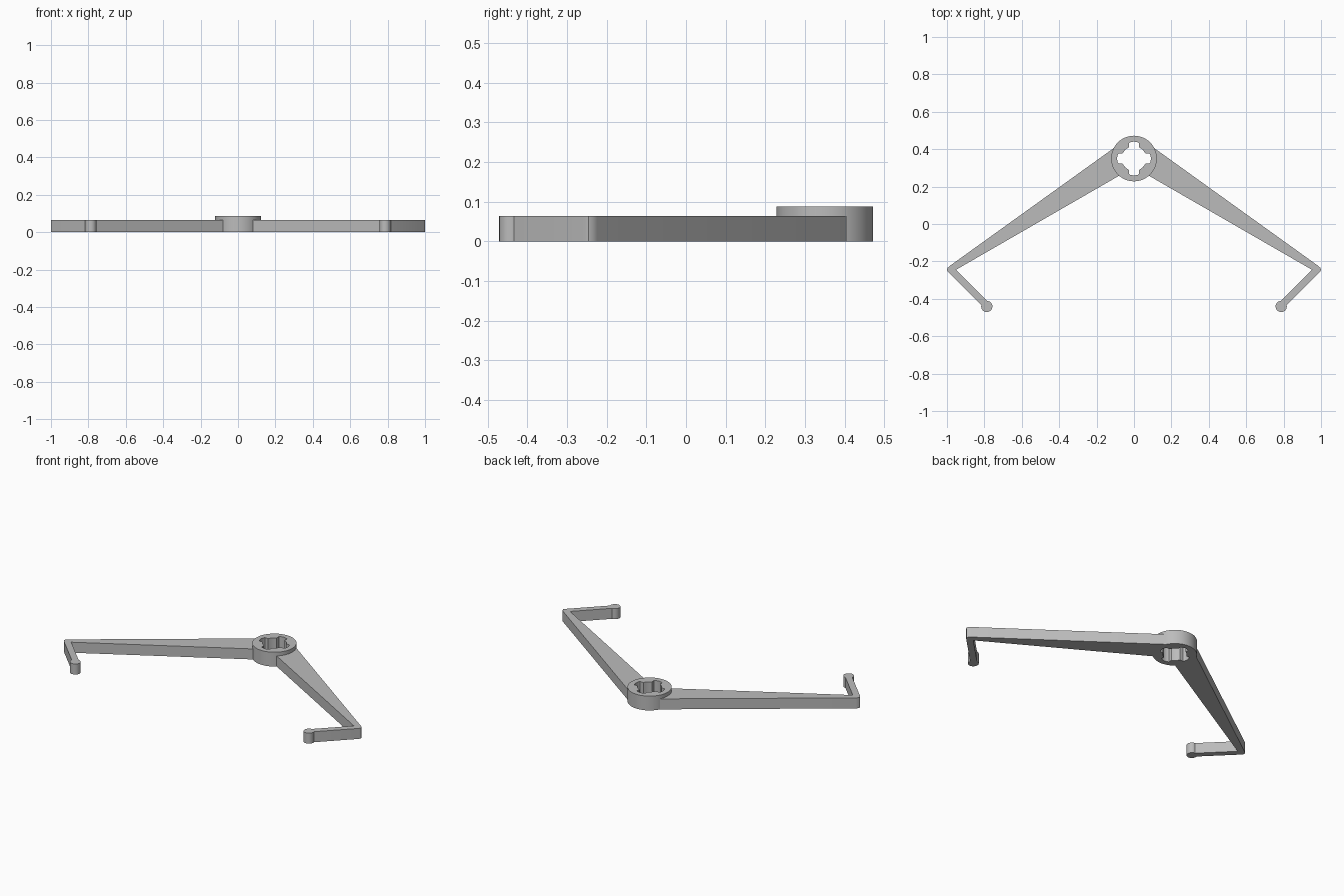
import bpy, bmesh, math

cube = bpy.data.objects.get("Cube")
if cube:
    bpy.data.objects.remove(cube, do_unlink=True)

HUB_Y, HUB_R, HUB_H = 0.35, 0.122, 0.087
ARM_H = 0.064

grey = bpy.data.materials.new("light_grey")
grey.use_nodes = True
grey.diffuse_color = (0.5, 0.5, 0.5, 1)
grey.node_tree.nodes["Principled BSDF"].inputs["Base Color"].default_value = (0.5, 0.5, 0.5, 1)


def circle(cx, cy, r, n):
    return [(cx + r * math.cos(math.tau * i / n), cy + r * math.sin(math.tau * i / n))
            for i in range(n)]


def plate(name, outlines, height):
    """Extrude closed outlines upward from z = 0; inner outlines become holes."""
    curve = bpy.data.curves.new(name, 'CURVE')
    curve.dimensions = '2D'
    curve.fill_mode = 'BOTH'
    curve.extrude = height / 2
    for pts in outlines:
        spline = curve.splines.new('POLY')
        spline.points.add(len(pts) - 1)
        for p, (x, y) in zip(spline.points, pts):
            p.co = (x, y, 0, 1)
        spline.use_cyclic_u = True
    obj = bpy.data.objects.new(name, curve)
    bpy.context.collection.objects.link(obj)
    bpy.ops.object.select_all(action='DESELECT')
    obj.select_set(True)
    bpy.context.view_layer.objects.active = obj
    bpy.ops.object.convert(target='MESH')
    obj = bpy.context.object
    obj.name = name

    bm = bmesh.new()
    bm.from_mesh(obj.data)
    bmesh.ops.translate(bm, verts=bm.verts, vec=(0, 0, height / 2))
    bmesh.ops.remove_doubles(bm, verts=bm.verts, dist=0.0001)
    bmesh.ops.recalc_face_normals(bm, faces=bm.faces)
    bm.to_mesh(obj.data)
    bm.free()
    obj.data.materials.clear()
    obj.data.materials.append(grey)
    bpy.ops.object.shade_smooth_by_angle(angle=math.radians(30))
    return obj


# Hub with a cross-shaped through hole, one quarter of it turned four times
quarter = [(0.087, -0.02), (0.091, 0), (0.087, 0.02), (0.082, 0.027), (0.061, 0.027),
           (0.055, 0.036), (0.047, 0.047), (0.036, 0.055), (0.027, 0.061), (0.027, 0.082)]
hole = []
for k in range(4):
    c, s = round(math.cos(k * math.pi / 2)), round(math.sin(k * math.pi / 2))
    hole += [(c * x - s * y, HUB_Y + s * x + c * y) for x, y in quarter]
plate("hub", [circle(0, HUB_Y, HUB_R, 48), hole], HUB_H)

# Tapered arm with a rounded elbow and a slim hook, rooted inside the hub wall
arm = [(0.101, 0.411), (0.985, -0.224), (0.996, -0.234), (1.0, -0.246), (0.994, -0.256),
       (0.811, -0.439), (0.785, -0.412), (0.952, -0.245), (0.078, 0.259),
       (0.105, 0.305), (0.116, 0.35), (0.112, 0.385)]
for side, sign in (("left", 1), ("right", -1)):
    plate(side + "_arm", [[(sign * x, y) for x, y in arm]], ARM_H)
    plate(side + "_hook_knob", [circle(sign * 0.787, -0.441, 0.03, 24)], ARM_H)
